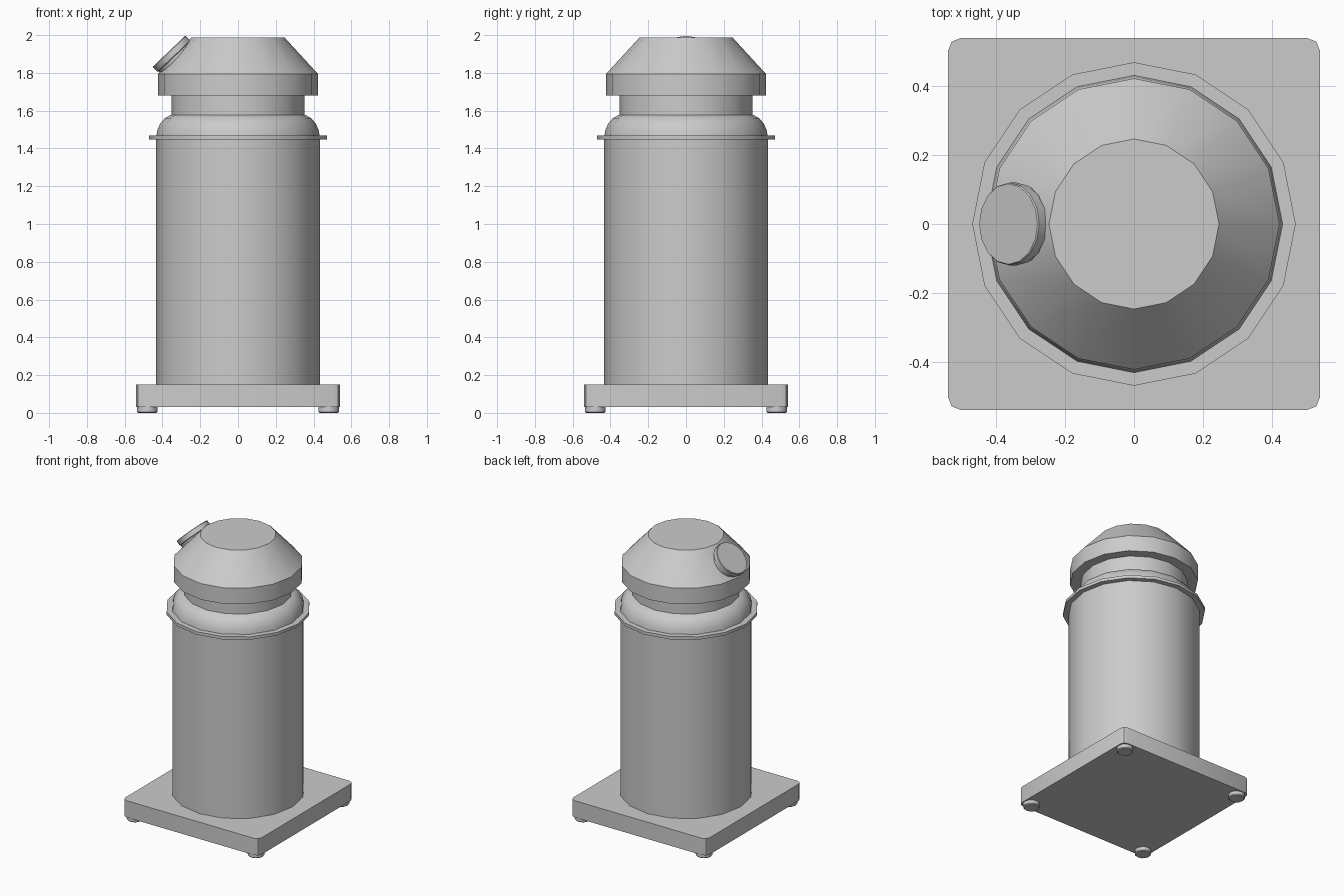
import bpy, bmesh
from math import sin, cos, pi, radians
from mathutils import Matrix, Vector

if "Cube" in bpy.data.objects:
    bpy.data.objects.remove(bpy.data.objects["Cube"])


def finish(name, bm):
    bmesh.ops.recalc_face_normals(bm, faces=bm.faces)
    me = bpy.data.meshes.new(name)
    bm.to_mesh(me)
    bm.free()
    ob = bpy.data.objects.new(name, me)
    bpy.context.collection.objects.link(ob)
    bpy.ops.object.select_all(action='DESELECT')
    bpy.context.view_layer.objects.active = ob
    ob.select_set(True)
    bpy.ops.object.shade_smooth_by_angle(angle=radians(35))
    return ob


def lathe(name, profile, sides=16, matrix=Matrix()):
    """Closed solid from (radius, height) pairs, bottom to top."""
    bm = bmesh.new()
    rings = [[bm.verts.new((r * cos(2 * pi * i / sides), r * sin(2 * pi * i / sides), z))
              for i in range(sides)] for r, z in profile]
    for a, b in zip(rings, rings[1:]):
        for i in range(sides):
            j = (i + 1) % sides
            bm.faces.new((a[i], a[j], b[j], b[i]))
    bm.faces.new(rings[0][::-1])
    bm.faces.new(rings[-1])
    bm.transform(matrix)
    return finish(name, bm)


# Square base plate with rounded vertical corners
bm = bmesh.new()
bmesh.ops.create_cube(bm, size=1, matrix=Matrix.Translation((0, 0, 0.09)) @ Matrix.Diagonal((1.08, 1.08, 0.12, 1)))
upright = [e for e in bm.edges if abs(e.verts[0].co.z - e.verts[1].co.z) > 0.05]
bmesh.ops.bevel(bm, geom=upright, offset=0.035, segments=2, profile=0.5, affect='EDGES')
finish("base_plate", bm)

# Four feet
for sx in (-1, 1):
    for sy in (-1, 1):
        lathe("foot", [(0.048, 0), (0.055, 0.006), (0.055, 0.035)], 12,
              Matrix.Translation((sx * 0.48, sy * 0.48, 0)))

# Drum, flange, rounded shoulder and neck
lathe("drum_body", [(0.433, 0.14), (0.433, 1.455)])
lathe("flange", [(0.47, 1.447), (0.47, 1.468)])
lathe("shoulder", [(0.433, 1.46), (0.428, 1.495), (0.413, 1.53), (0.388, 1.56),
                   (0.355, 1.578), (0.315, 1.585)])
lathe("neck", [(0.353, 1.57), (0.353, 1.69)])

# Cap with sloped top
lathe("cap", [(0.423, 1.68), (0.423, 1.795), (0.247, 1.987)])

# Tilted round port on the left slope
axis = Vector((-0.69, 0, 0.724)).normalized()
tilt = Matrix.Translation((-0.365, 0, 1.915)) @ axis.to_track_quat('Z', 'X').to_matrix().to_4x4()
lathe("side_port", [(0.114, -0.13), (0.114, -0.04), (0.12, -0.036), (0.12, -0.004), (0.117, 0)], 16, tilt)
